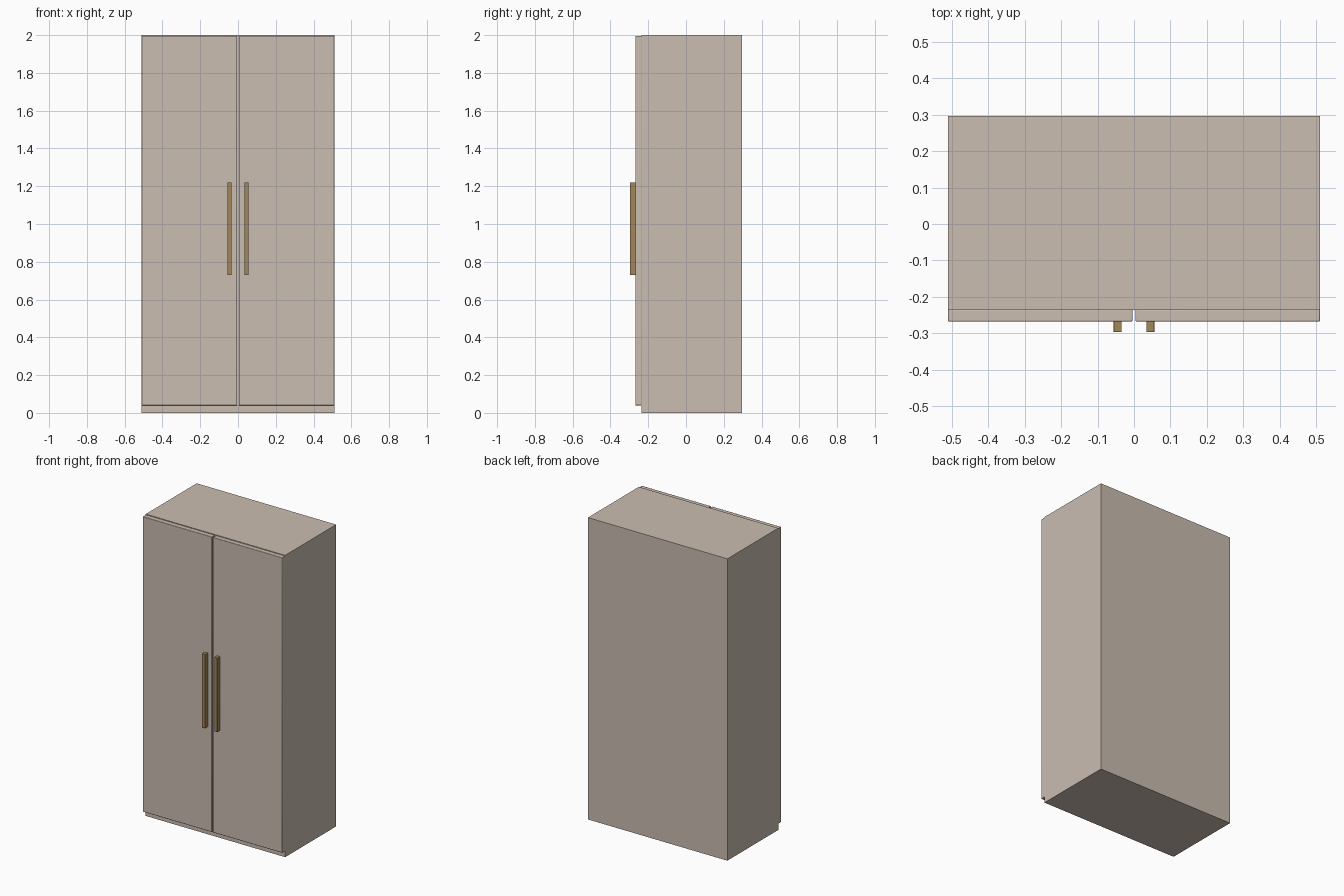
import bpy

if "Cube" in bpy.data.objects:
    bpy.data.objects.remove(bpy.data.objects["Cube"])


def material(name, rgb):
    m = bpy.data.materials.new(name)
    m.diffuse_color = (*rgb, 1.0)
    m.use_nodes = True
    m.node_tree.nodes["Principled BSDF"].inputs["Base Color"].default_value = m.diffuse_color
    return m


beige = material("warm_beige", (0.59, 0.51, 0.44))
brass = material("aged_brass", (0.36, 0.24, 0.10))


def box(name, lo, hi, mat, bevel=0.0):
    """Box between two corners, with an optional small edge bevel."""
    bpy.ops.mesh.primitive_cube_add(
        size=1, location=[(a + b) / 2 for a, b in zip(lo, hi)])
    ob = bpy.context.object
    ob.name = name
    ob.scale = [b - a for a, b in zip(lo, hi)]
    bpy.ops.object.transform_apply(location=False, rotation=False, scale=True)
    ob.data.materials.append(mat)
    if bevel:
        mod = ob.modifiers.new("edge", 'BEVEL')
        mod.width = bevel
        mod.segments = 2
        bpy.ops.object.shade_smooth_by_angle()
    return ob


# Carcass, reaching down to the floor behind the doors
box("cabinet_body", (-0.511, -0.236, 0.0), (0.511, 0.297, 2.0), beige)

# Pair of overlay doors with a narrow centre gap, each with a bar handle
for side, s in (("left", -1), ("right", 1)):
    xs = sorted((s * 0.004, s * 0.511))
    box(side + "_door", (xs[0], -0.268, 0.04), (xs[1], -0.235, 1.996),
        beige, 0.003)
    xs = sorted((s * 0.034, s * 0.056))
    box(side + "_handle", (xs[0], -0.297, 0.73), (xs[1], -0.267, 1.22),
        brass, 0.001)
